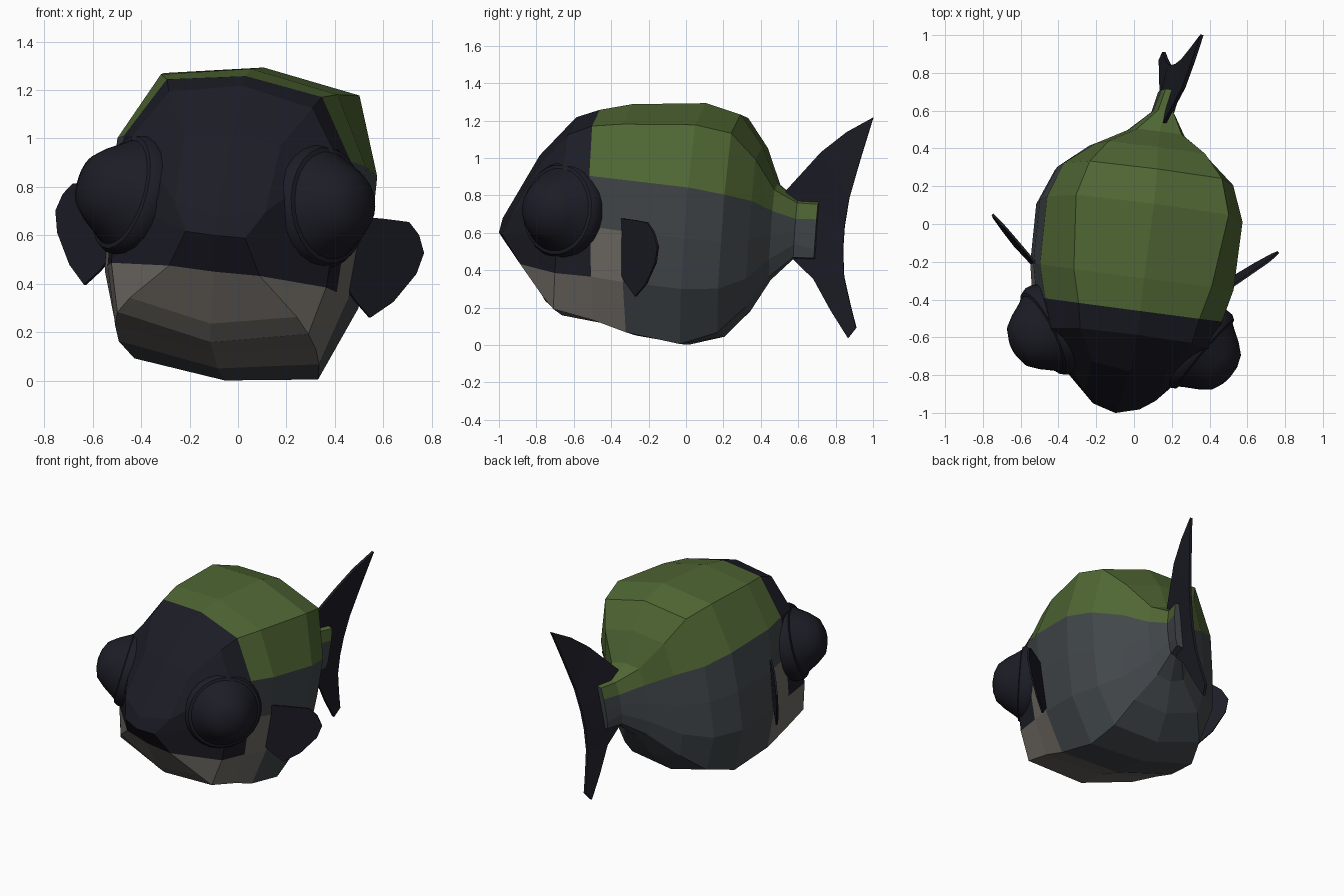
import bpy, bmesh, math
from mathutils import Matrix, Vector

if "Cube" in bpy.data.objects:
    bpy.data.objects.remove(bpy.data.objects["Cube"])

rad = math.radians
# The whole fish is slightly yawed, rolled and pitched
POSE = (Matrix.Translation((0.017, 0, 0.64)) @ Matrix.Rotation(rad(-7.5), 4, 'Z')
        @ Matrix.Rotation(rad(6.5), 4, 'Y') @ Matrix.Rotation(rad(-5), 4, 'X'))


def material(name, rgb):
    m = bpy.data.materials.new(name)
    m.diffuse_color = (*rgb, 1)
    m.use_nodes = True
    m.node_tree.nodes["Principled BSDF"].inputs["Base Color"].default_value = m.diffuse_color
    return m


MATS = [material("green_back", (0.080, 0.136, 0.034)),
        material("slate_grey", (0.054, 0.063, 0.070)),
        material("dark_navy", (0.012, 0.012, 0.020)),
        material("taupe_belly", (0.160, 0.147, 0.130))]
GREEN, GREY, DARK, TAUPE = range(4)


def finish(name, bm, mats):
    bmesh.ops.remove_doubles(bm, verts=bm.verts, dist=0.0005)
    bmesh.ops.recalc_face_normals(bm, faces=bm.faces)
    me = bpy.data.meshes.new(name)
    bm.to_mesh(me)
    bm.free()
    for m in mats:
        me.materials.append(m)
    ob = bpy.data.objects.new(name, me)
    bpy.context.collection.objects.link(ob)
    ob.matrix_world = POSE
    return ob


def bend(y):
    """Sideways sweep of the snout and tail."""
    return (0.08 * max(0, min(1, (y - 0.35) / 0.35)) + 0.1 * max(0, y - 0.7)
            + 0.02 * max(0, min(1, (-y - 0.4) / 0.4)))


# Body: half cross-sections from nose to tail, rows run from spine to belly
front = [(0, -.81, .31), (.20, -.78, .29), (.19, -.92, .0), (.125, -.965, -.12),
         (.19, -.85, -.26), (.35, -.70, -.40), (0, -.725, -.47)]
# y, spine z, shoulder x z, upper side x z, middle x, lower side x z, belly edge x z, belly z
stations = [
    (-.63, .53, .30, .47, .43, .27, .46, .45, -.26, .40, -.46, -.54),
    (-.455, .58, .325, .53, .475, .28, .49, .48, -.26, .42, -.50, -.565),
    (-.28, .625, .37, .56, .52, .28, .525, .51, -.27, .42, -.55, -.615),
    (.06, .665, .41, .595, .525, .27, .53, .515, -.28, .385, -.592, -.64),
    (.25, .62, .355, .56, .455, .24, .455, .44, -.27, .325, -.52, -.58),
    (.38, .46, .26, .42, .30, .20, .31, .30, -.22, .24, -.38, -.43),
    (.48, .27, .12, .25, .15, .14, .15, .14, -.12, .10, -.22, -.25),
    (.60, .195, .04, .185, .055, .10, .055, .05, -.04, .04, -.11, -.12),
    (.715, .20, .04, .19, .05, .11, .05, .05, -.05, .04, -.10, -.11)]
rings = [front]
for y, t, cx, cz, ux, uz, mx, lx, lz, bx, bz, b in stations:
    lean = -0.09 if -.5 < y < -.2 else 0
    ring = [(0, t), (cx, cz), (ux, uz), (mx, (uz + lz) / 2), (lx, lz), (bx, bz), (0, b)]
    rings.append([(x, y + lean * z, z) for x, z in ring])


def body_colour(seg, row):
    if seg < 2:
        return DARK if row < 4 else TAUPE
    if row < 2:
        return GREEN
    return TAUPE if seg == 2 and row > 2 else GREY


bm = bmesh.new()


def face(points, side, mat):
    vs = [bm.verts.new((side * x + bend(y), y, z)) for x, y, z in points]
    bm.faces.new(vs).material_index = mat


nose = [(0, -.985, -.045), (0, -1.0, -.125), (0, -.865, -.265)]
for side in (1, -1):
    for i in range(len(rings) - 1):
        a, b = rings[i], rings[i + 1]
        for j in range(6):
            face([a[j], a[j + 1], b[j + 1], b[j]], side, body_colour(i, j))
    # Snout and mouth
    f = front
    face([f[0], f[1], f[2], nose[0]], side, DARK)
    face([nose[0], f[2], f[3], nose[1]], side, DARK)
    face([nose[1], f[3], f[4], nose[2]], side, DARK)
    face([nose[2], f[4], f[5], f[6]], side, TAUPE)
    face(rings[-1], side, GREY)
finish("body", bm, MATS)


# Thin fins: strips of quads between two edges of the outline
def fin(name, edge_a, edge_b, place, thick):
    bm = bmesh.new()

    def quad(*pts):
        kept = [p for i, p in enumerate(pts) if p not in pts[:i]]
        if len(kept) > 2:
            bm.faces.new([bm.verts.new(place(*p)) for p in kept])

    h = thick / 2
    for t in (-h, h):
        for i in range(len(edge_a) - 1):
            quad((*edge_a[i], t), (*edge_a[i + 1], t), (*edge_b[i + 1], t), (*edge_b[i], t))
    rim = edge_a + edge_b[::-1]
    for i, p in enumerate(rim):
        q = rim[(i + 1) % len(rim)]
        if p != q:
            quad((*p, -h), (*q, -h), (*q, h), (*p, h))
    finish(name, bm, [MATS[DARK]])


lead = [(.982, .685), (.84, .59), (.71, .47), (.53, .24), (.59, -.12), (.715, -.22),
        (.82, -.38), (.925, -.52)]
trail = [(.982, .685), (.925, .444), (.88, .236), (.865, .08), (.865, -.05), (.88, -.19),
         (.925, -.34), (.965, -.46)]
fin("tail_fin", lead, trail, lambda u, v, t: (bend(u) + 0.05 * v + t, u, v), 0.018)

ca, sa = math.cos(rad(42)), math.sin(rad(42))
upper = [(-.04, .07), (.10, .08), (.23, .085), (.29, .04), (.33, -.03)]
lower = [(-.05, -.20), (.03, -.27), (.12, -.33), (.22, -.25), (.31, -.12)]
for label, side in (("right", 1), ("left", -1)):
    def place(u, v, t):
        off = t + 0.08 * v
        return side * (.525 + u * ca + off * sa), -.27 + u * sa - off * ca, v
    fin(label + "_side_fin", upper, lower, place, 0.012)

# Eyes: a lathed rim with a blunt cone-like dome
profile = [(0, -.08), (.235, -.08), (.255, -.02), (.255, .02), (.24, .045), (.222, .05),
           (.205, .075), (.165, .14), (.12, .195), (.06, .22), (0, .227)]
for label, side in (("right", 1), ("left", -1)):
    bm = bmesh.new()
    vs = [bm.verts.new((r, 0, d)) for r, d in profile]
    es = [bm.edges.new(p) for p in zip(vs, vs[1:])]
    bmesh.ops.spin(bm, geom=vs + es, cent=(0, 0, 0), axis=(0, 0, 1),
                   angle=2 * math.pi, steps=24)
    out = Vector((side * .82, -.55, .12))
    bm.transform(Matrix.Translation((side * .395, -.62, .05 + side * .022))
                 @ out.to_track_quat('Z', 'Y').to_matrix().to_4x4())
    eye = finish(label + "_eye", bm, [MATS[DARK]])
    bpy.ops.object.select_all(action='DESELECT')
    eye.select_set(True)
    bpy.context.view_layer.objects.active = eye
    bpy.ops.object.shade_smooth_by_angle(angle=rad(35))
